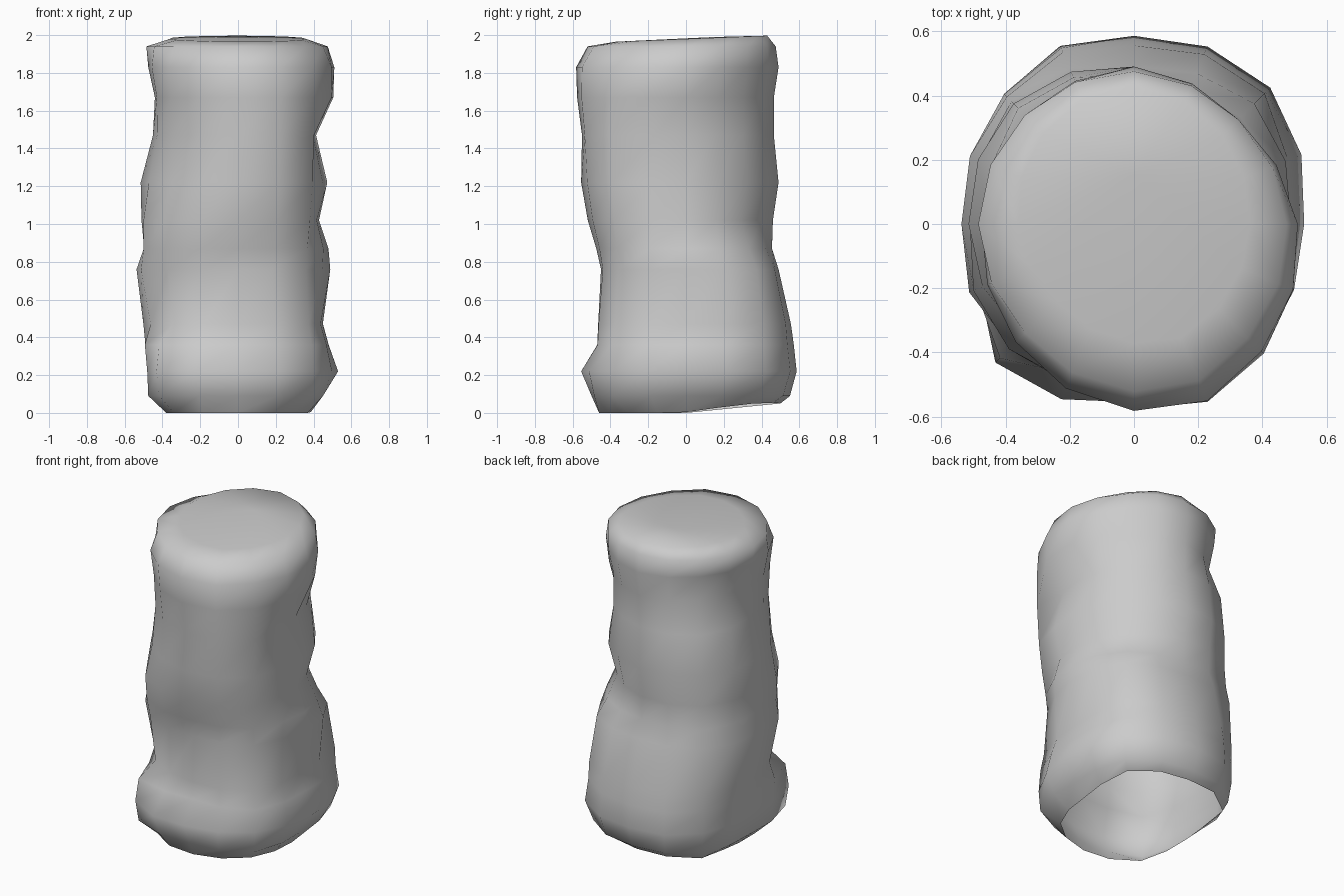
import bpy, bmesh, math

# Height, then reach in eight compass directions, counter-clockwise from +x
LEVELS = [
    (0.00, .385, .49, .50, .52, .38, .48, .46, .43),
    (0.09, .45, .55, .55, .55, .475, .59, .50, .55),
    (0.22, .53, .60, .585, .57, .48, .61, .555, .56),
    (0.36, .48, .58, .57, .57, .49, .59, .47, .55),
    (0.47, .45, .575, .555, .57, .50, .49, .465, .53),
    (0.76, .49, .53, .49, .56, .535, .52, .45, .51),
    (0.87, .48, .47, .455, .54, .495, .54, .475, .52),
    (1.02, .43, .41, .46, .53, .51, .55, .52, .54),
    (1.22, .475, .46, .49, .53, .515, .51, .555, .56),
    (1.47, .415, .43, .465, .51, .45, .49, .55, .57),
    (1.67, .505, .43, .465, .44, .44, .50, .575, .57),
    (1.83, .51, .46, .49, .47, .475, .52, .58, .56),
    (1.94, .475, .46, .475, .48, .485, .48, .52, .50),
    (1.98, .36, .39, .43, .40, .36, .34, .37, .37),
]
# Extra local bulges and dents: height, angle, amount
BUMPS = [(1.77, -68, .02), (1.30, -22, -.03), (0.65, -22, -.02),
         (0.30, 115, .02), (0.76, 202, .025)]
SIDES = 16
C22, C45 = math.cos(math.pi / 8), math.cos(math.pi / 4)


def radius(s, i, z):
    """Sixteen-sided radius kept within the eight reaches, plus bumps."""
    k = i // 2
    a, b, c, d = (s[(k + j) % 8] for j in (-1, 0, 1, 2))
    if i % 2 == 0:
        r = min(b, a / C45, c / C45)
    else:
        r = min((9 * (b + c) - a - d) / 16, b / C22, c / C22)
    for bz, ba, amount in BUMPS:
        da = (i * 360 / SIDES - ba + 180) % 360 - 180
        r += amount * math.exp(-((z - bz) / .28) ** 2 - (da / 14) ** 2)
    return r


bm = bmesh.new()
rings = []
for n, (z, *reach) in enumerate(LEVELS):
    ring = []
    for i in range(SIDES):
        a = 2 * math.pi * i / SIDES
        r = radius(reach, i, z)
        x, y = r * math.cos(a), r * math.sin(a)
        h = z
        if n == 0:                       # rim lifts towards the back
            h += 0.10 * max(0, y) + 0.04 * max(0, min(x, y + .1))
        elif n == len(LEVELS) - 1:       # top tilts gently forward
            h += 0.04 * y
        ring.append(bm.verts.new((x, y, h)))
    rings.append(ring)

# Lumpy wall, open underneath
for lo, hi in zip(rings, rings[1:]):
    for i in range(SIDES):
        j = (i + 1) % SIDES
        bm.faces.new((lo[i], lo[j], hi[j], hi[i]))

# Closed, slightly domed top
tip = bm.verts.new((0, 0.15, 1.99))
for i in range(SIDES):
    bm.faces.new((rings[-1][i], rings[-1][(i + 1) % SIDES], tip))

for f in bm.faces:
    f.smooth = True
mesh = bpy.data.meshes.new("lumpy_column")
bm.to_mesh(mesh)
bm.free()
bpy.context.collection.objects.link(bpy.data.objects.new("lumpy_column", mesh))
